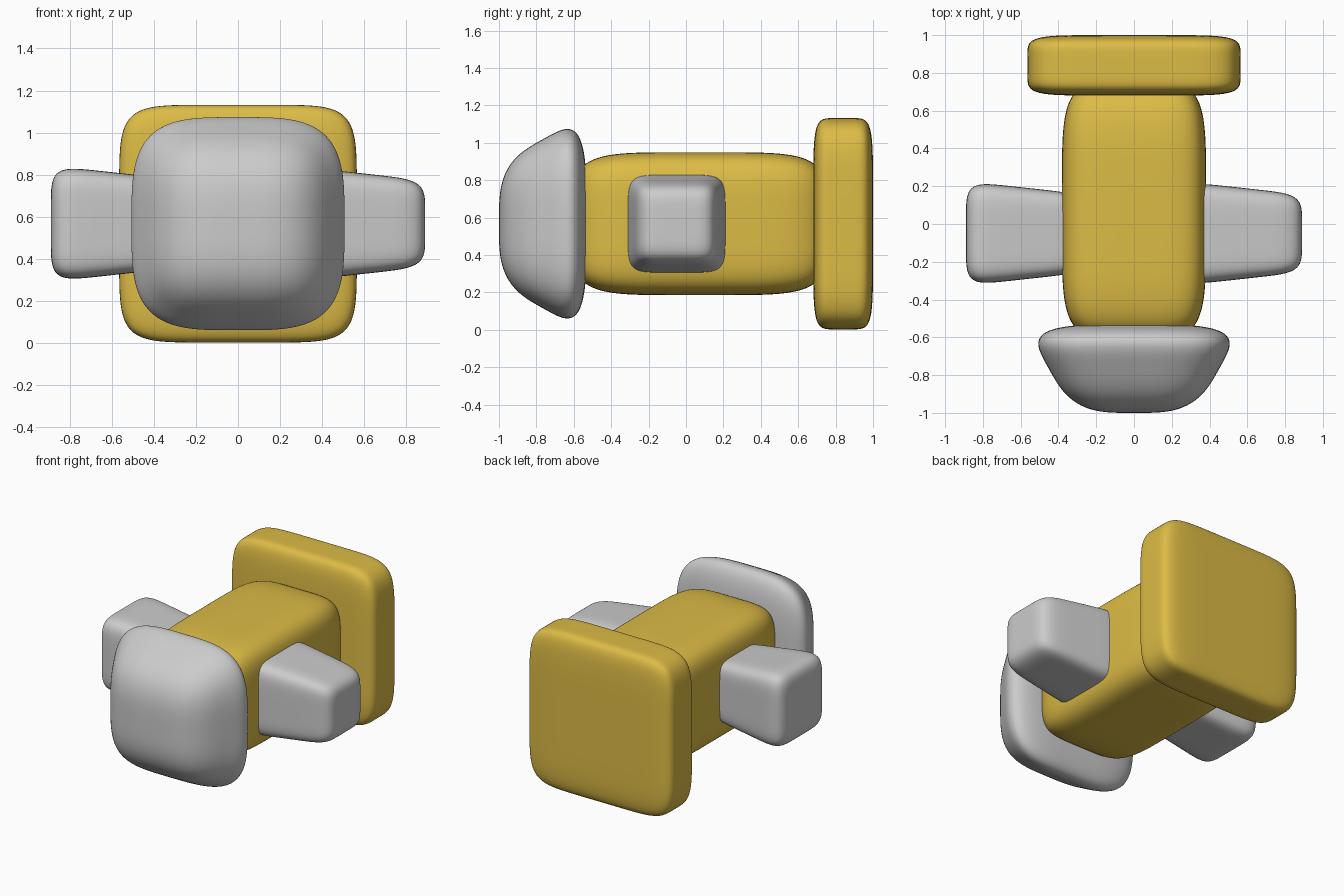
import bpy, bmesh
from mathutils import Vector

if "Cube" in bpy.data.objects:
    bpy.data.objects.remove(bpy.data.objects["Cube"])

gold = bpy.data.materials.new("gold")
gold.diffuse_color = (0.72, 0.50, 0.06, 1)
gold.use_nodes = True
gold.node_tree.nodes["Principled BSDF"].inputs["Base Color"].default_value = gold.diffuse_color


def soft_box(name, centre, half, power, taper_axis=None, taper=0.0, mat=None, cuts=39):
    """Superellipsoid made from a gridded cube, optionally tapered along one axis."""
    bm = bmesh.new()
    bmesh.ops.create_cube(bm, size=2)
    bmesh.ops.subdivide_edges(bm, edges=bm.edges[:], cuts=cuts, use_grid_fill=True)
    for v in bm.verts:
        r = sum(abs(c) ** power for c in v.co) ** (1 / power)
        p = v.co / r
        if taper_axis is not None:
            k = 1 + taper * p[taper_axis]
            p = Vector([c if i == taper_axis else c * k for i, c in enumerate(p)])
        v.co = Vector([c + h * q for c, h, q in zip(centre, half, p)])
    for f in bm.faces:
        f.smooth = True
    mesh = bpy.data.meshes.new(name)
    bm.to_mesh(mesh)
    bm.free()
    ob = bpy.data.objects.new(name, mesh)
    bpy.context.collection.objects.link(ob)
    if mat:
        mesh.materials.append(mat)
    return ob


MID_Z = 0.567

# Back plate and long body
soft_box("back_plate", (0, 0.84, MID_Z), (0.565, 0.16, 0.565), 6.5, mat=gold)
soft_box("body", (0, 0.075, MID_Z), (0.382, 0.68, 0.382), 5, mat=gold)

# Domed front cap, narrowing toward the front
soft_box("front_cap", (0, -0.765, MID_Z), (0.452, 0.235, 0.452), 3.6, 1, 0.29)

# Side arms: the same tapered block on both sides, both narrowing toward +x
for name, x in (("left_arm", -0.57), ("right_arm", 0.57)):
    soft_box(name, (x, -0.05, MID_Z), (0.32, 0.2415, 0.2415), 6, 0, -0.145)
